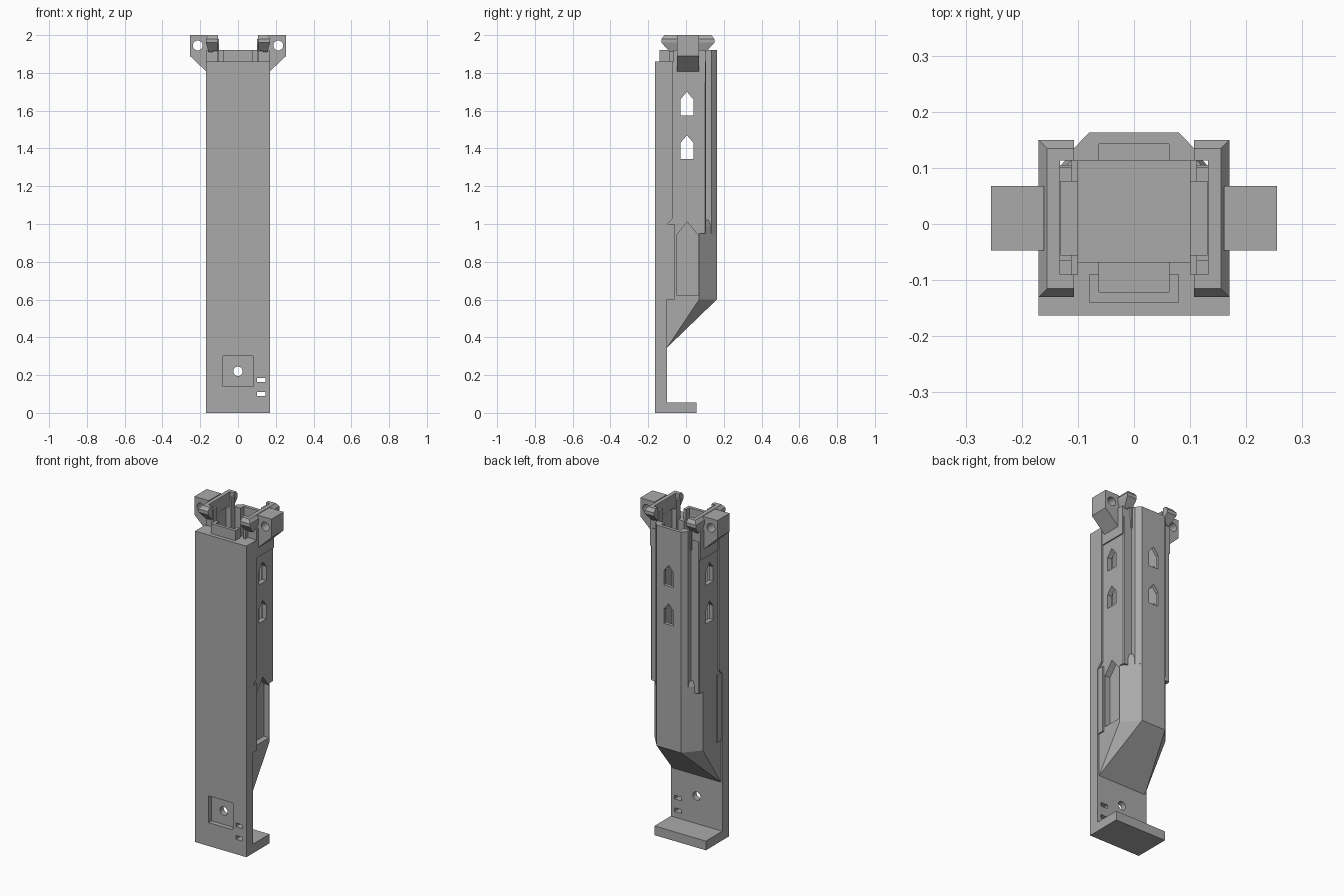
import bpy, bmesh, math
from mathutils import Matrix, Vector

if "Cube" in bpy.data.objects:
    bpy.data.objects.remove(bpy.data.objects["Cube"], do_unlink=True)

grey = bpy.data.materials.new("plain grey")
grey.use_nodes = True
grey.diffuse_color = (0.4, 0.4, 0.4, 1)
grey.node_tree.nodes["Principled BSDF"].inputs["Base Color"].default_value = grey.diffuse_color


def add(name, bm):
    bmesh.ops.recalc_face_normals(bm, faces=bm.faces)
    mesh = bpy.data.meshes.new(name)
    bm.to_mesh(mesh)
    bm.free()
    mesh.materials.append(grey)
    ob = bpy.data.objects.new(name, mesh)
    bpy.context.collection.objects.link(ob)
    return ob


def prism(name, pts, axis, lo, hi):
    """Extrude a 2D outline along x (y,z), y (x,z) or z (x,y)."""
    bm = bmesh.new()
    place = {"x": lambda a, b: (lo, a, b), "y": lambda a, b: (a, lo, b),
             "z": lambda a, b: (a, b, lo)}[axis]
    face = bm.faces.new([bm.verts.new(place(*p)) for p in pts])
    new = bmesh.ops.extrude_face_region(bm, geom=[face])["geom"]
    move = Vector([(hi - lo) * (axis == c) for c in "xyz"])
    bmesh.ops.translate(bm, vec=move, verts=[g for g in new if isinstance(g, bmesh.types.BMVert)])
    return add(name, bm)


def box(name, x, y, z):
    return prism(name, [(x[0], y[0]), (x[1], y[0]), (x[1], y[1]), (x[0], y[1])], "z", *z)


def hull(name, pts):
    bm = bmesh.new()
    for p in pts:
        bm.verts.new(p)
    bmesh.ops.convex_hull(bm, input=bm.verts)
    bmesh.ops.dissolve_limit(bm, angle_limit=0.01, verts=bm.verts, edges=bm.edges)
    return add(name, bm)


def drill(x, z, r, y0, y1):
    ring = [(x + r * math.cos(i * math.pi / 12), z + r * math.sin(i * math.pi / 12)) for i in range(24)]
    return prism("drill_cutter", ring, "y", y0, y1)


def combine(target, tools, operation):
    for tool in tools:
        mod = target.modifiers.new("combine", "BOOLEAN")
        mod.object, mod.operation, mod.solver = tool, operation, "EXACT"
        tool.hide_render = True
    bpy.context.view_layer.update()
    result = bpy.data.meshes.new_from_object(
        target.evaluated_get(bpy.context.evaluated_depsgraph_get()))
    target.modifiers.clear()
    target.data = result
    for tool in tools:
        bpy.data.objects.remove(tool, do_unlink=True)


def mirrored(pts):
    return pts + [(-p[0], *p[1:]) for p in reversed(pts)]


def mirror_copy(ob, name):
    bm = bmesh.new()
    bm.from_mesh(ob.data)
    bmesh.ops.transform(bm, matrix=Matrix.Scale(-1, 4, (1, 0, 0)), verts=bm.verts)
    return add(name, bm)


def pointed(c, half, z0, shoulder, tip):
    return [(c - half, z0), (c + half, z0), (c + half, shoulder), (c, tip), (c - half, shoulder)]


# Front plate with its foot, recess, screw hole and slots
plate = prism("front_plate", [(-.163, 0), (.055, 0), (.055, .055), (-.10, .055), (-.10, 1.0),
                              (-.068, 1.03), (-.068, 1.86), (-.163, 1.86)], "x", -.17, .17)
cuts = [box("recess_cutter", (-.08, .08), (-.2, -.135), (.14, .30)), drill(0, .22, .025, -.2, 0)]
for z in (.10, .175):
    cuts.append(box("slot_cutter", (.10, .145), (-.2, 0), (z - .011, z + .011)))
combine(plate, cuts, "DIFFERENCE")

# Tube with a back ridge and recessed corner channels
body = prism("tube_body", mirrored([(.08, .163), (.107, .135), (.107, .105), (.155, .105),
                                    (.16, .10), (.16, -.10)]), "z", .95, 1.86)
# Tapered lower body whose back slopes down to the plate
lower = hull("lower_body", mirrored([
    (.08, .163, .60), (.08, .163, .99), (.16, .07, .60), (.16, .07, .99), (.15, .07, 1.02),
    (.08, .15, 1.02), (.16, -.101, .99), (.15, -.101, 1.02), (.16, -.101, .345), (.16, -.101, .60)]))
# Upper collar, standing proud at the sides
collar = box("collar", (-.167, .167), (-.066, .102), (1.75, 1.92))
ridge = prism("ridge_top", mirrored([(.08, .163), (.107, .135), (.107, .09)]), "z", 1.8, 1.92)
front_lip = box("front_lip", (-.08, .08), (-.14, -.05), (1.8, 1.92))
combine(body, [lower, collar, ridge, front_lip], "UNION")

# Stepped cavity, side and back windows, and the right-hand groove
pocket = [box("cavity_cutter", (-.1, .1), (-.09, .113), (.66, 2.1)),
          box("wide_cutter", (-.131, .131), (-.055, .076), (1.03, 2.1)),
          box("pocket_cutter", (-.062, .062), (-.121, .143), (1.03, 2.1))]
for z in (1.345, 1.575):
    pocket.append(prism("side_window_cutter", pointed(.005, .034, z, z + .085, z + .125), "x", -.3, .3))
    pocket.append(prism("back_window_cutter", pointed(0, .032, z, z + .085, z + .125), "y", .05, .3))
pocket.append(prism("groove_cutter", pointed(.007, .058, .625, .94, 1.01), "x", .125, .3))
combine(body, pocket, "DIFFERENCE")
front_pocket = [box("front_pocket_cutter", (-.062, .062), (-.121, 0), (1.03, 2.1))]
combine(plate, front_pocket, "DIFFERENCE")

# Guide strips beside the lower body
for side, name in ((1, "right_strip"), (-1, "left_strip")):
    box(name, sorted((side * .12, side * .168)), (-.127, -.06), (.60, 1.0))

# Flared corner clips around the opening
sections = [((.107, .155), (-.085, .105), 1.91), ((.107, .17), (-.13, .15), 1.96),
            ((.107, .17), (-.13, .15), 1.98), ((.107, .155), (-.115, .135), 2.0)]
clip = hull("right_clip", [(a, b, z) for x, y, z in sections for a in x for b in y])
combine(clip, [box("clip_cutter", (0, .132), (-.09, .113), (1.8, 2.1))], "DIFFERENCE")
mirror_copy(clip, "left_clip")

# Inner posts that carry the clips
for side in (1, -1):
    for tag, y in (("back", (.076, .113)), ("front", (-.09, -.055))):
        word = "right" if side > 0 else "left"
        box(f"{word}_{tag}_post", sorted((side * .1, side * .112)), y, (1.8, 1.98))

# Drilled mounting lugs
lug = prism("right_lug", [(.16, 1.8), (.255, 1.89), (.255, 2.0), (.16, 2.0)], "y", -.047, .068)
combine(lug, [drill(.213, 1.945, .026, -.2, .2)], "DIFFERENCE")
mirror_copy(lug, "left_lug")
